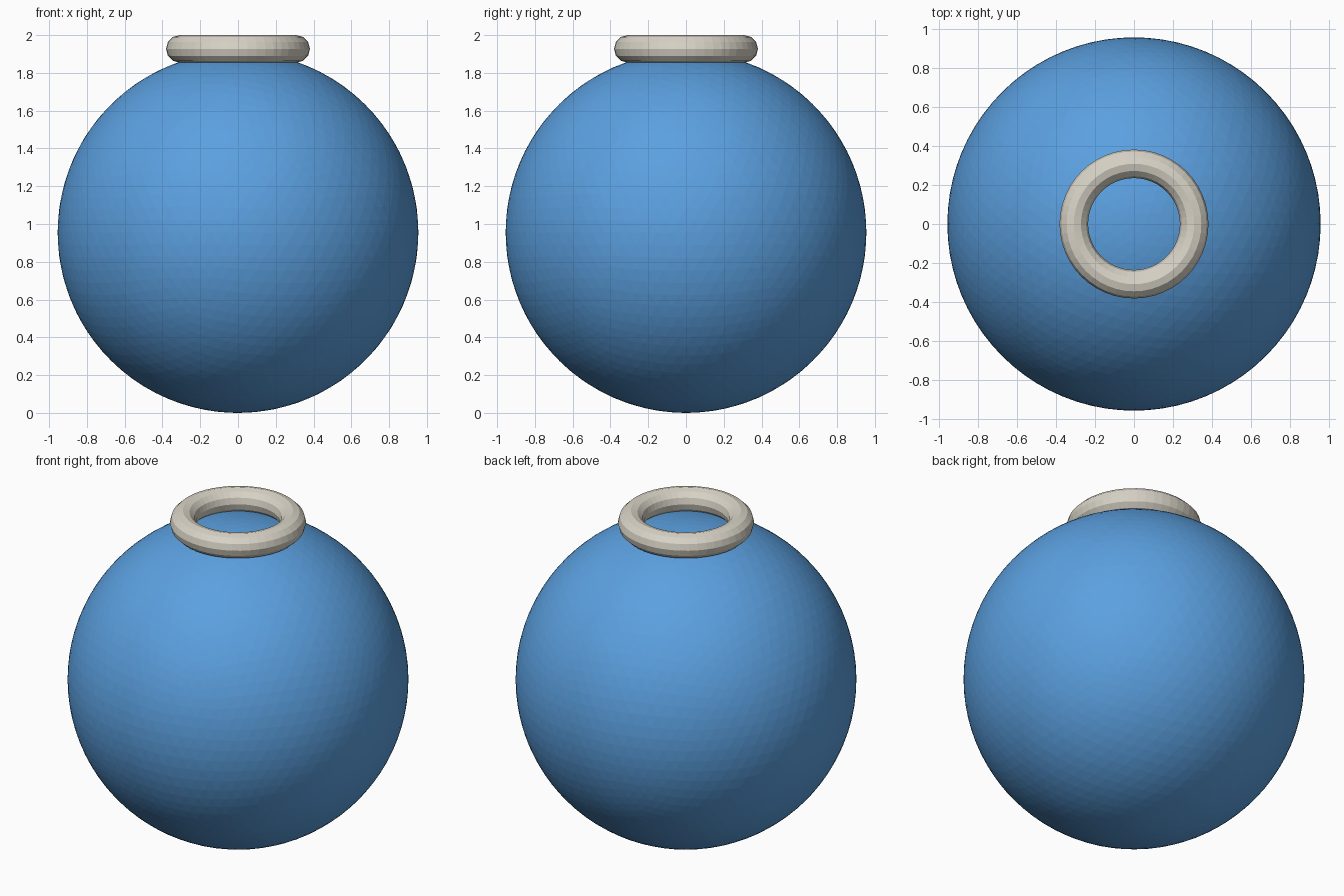
import bpy

cube = bpy.data.objects.get("Cube")
if cube:
    bpy.data.objects.remove(cube, do_unlink=True)

RADIUS = 0.955      # ball radius
TUBE = 0.073        # ring tube radius
RING = 0.308        # ring centre-line radius


def make_material(name, rgb):
    mat = bpy.data.materials.new(name)
    mat.use_nodes = True
    color = (*rgb, 1.0)
    mat.diffuse_color = color
    mat.node_tree.nodes["Principled BSDF"].inputs["Base Color"].default_value = color
    return mat


def finish(name, mat):
    obj = bpy.context.object
    obj.name = obj.data.name = name
    obj.data.materials.append(mat)
    return obj


# Round body, finely faceted
bpy.ops.mesh.primitive_ico_sphere_add(subdivisions=5, radius=RADIUS, location=(0, 0, RADIUS))
finish("ball_body", make_material("sky blue", (0.105, 0.352, 0.745)))

# Ring resting on top of the body
bpy.ops.mesh.primitive_torus_add(
    major_radius=RING, minor_radius=TUBE, major_segments=48, minor_segments=12,
    location=(0, 0, 2 - TUBE))
finish("top_ring", make_material("warm ivory", (0.686, 0.651, 0.565)))
